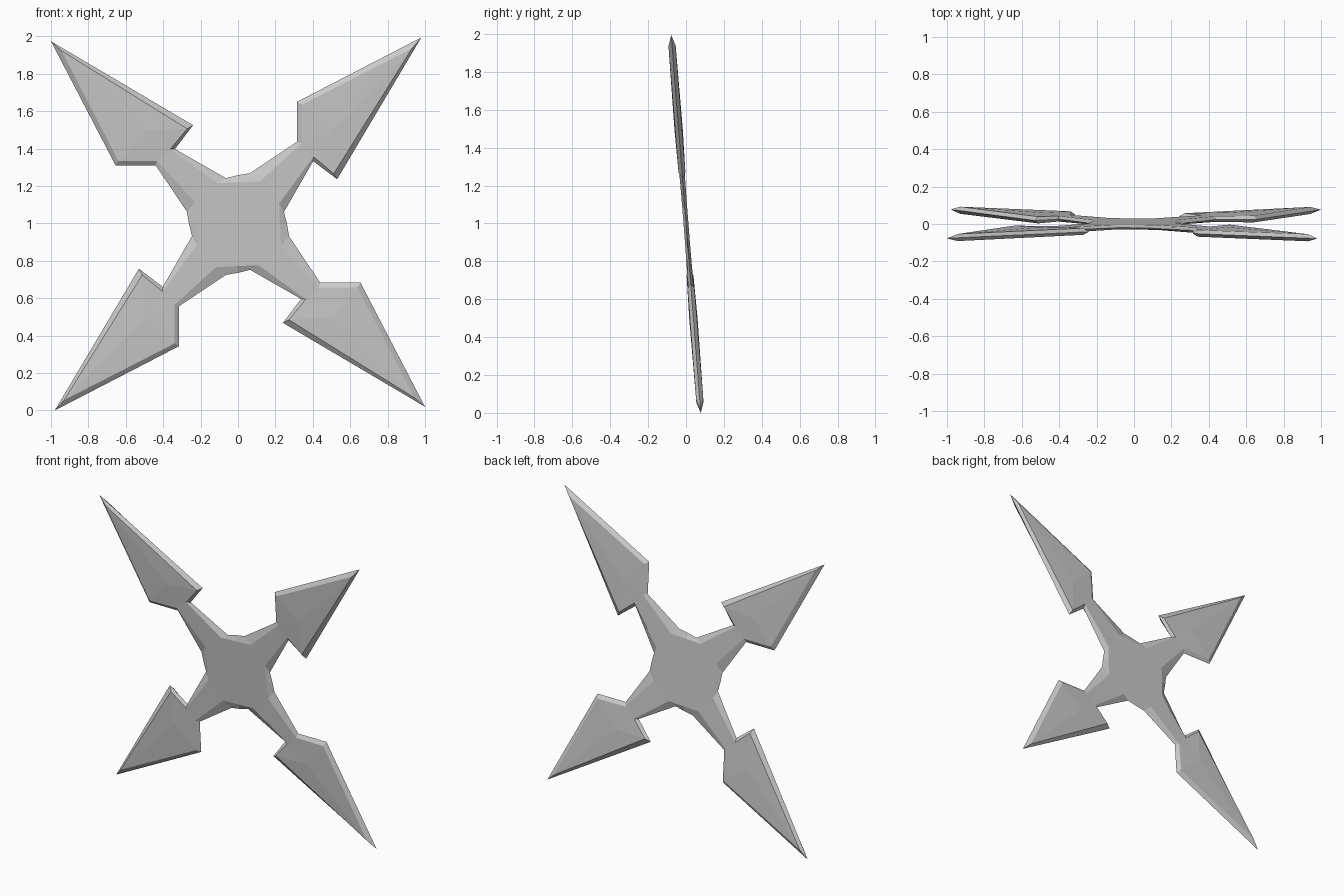
import bpy, bmesh, math
from mathutils import Matrix, Vector

if "Cube" in bpy.data.objects:
    bpy.data.objects.remove(bpy.data.objects["Cube"])

# One quarter of the outline (clockwise): sharp edge x, z | face border x, z | half thickness
QUARTER = [
    (-0.065, 0.246, -0.110, 0.220, 0.013),   # hub rim
    (0.000, 0.262, 0.003, 0.225, 0.013),
    (0.065, 0.273, 0.117, 0.230, 0.013),
    (0.315, 0.440, 0.340, 0.433, 0.015),     # neck
    (0.315, 0.655, 0.340, 0.640, 0.018),     # barb
    (0.980, 1.000, 0.930, 0.943, 0.019),     # tip
    (0.530, 0.240, 0.512, 0.272, 0.018),     # barb
    (0.402, 0.337, 0.403, 0.362, 0.015),     # neck
]
RIDGE = (0.50, 0.50, 0.022)
N = len(QUARTER)

bm = bmesh.new()
turns = [Matrix.Rotation(k * math.pi / 2, 3, 'Y') for k in range(4)]

# Sharp outer edge
rim = [bm.verts.new(t @ Vector((q[0], 0, q[1]))) for t in turns for q in QUARTER]

for side in (-1, 1):
    # Bevel strip around the whole outline
    face = [bm.verts.new(t @ Vector((q[2], side * q[4], q[3])))
            for t in turns for q in QUARTER]
    count = len(face)
    for i in range(count):
        j = (i + 1) % count
        bm.faces.new((rim[i], rim[j], face[j], face[i]))
    # Flat hub
    bm.faces.new([face[k * N + i] for k in range(4) for i in range(3)])
    for k, t in enumerate(turns):
        v = [face[(k * N + i) % count] for i in range(N + 1)]
        # Neck and gently ridged blade head
        bm.faces.new((v[2], v[3], v[7], v[8]))
        peak = bm.verts.new(t @ Vector((RIDGE[0], side * RIDGE[2], RIDGE[1])))
        head = v[3:8]
        for a, b in zip(head, head[1:] + head[:1]):
            bm.faces.new((a, b, peak))

bmesh.ops.recalc_face_normals(bm, faces=bm.faces)
mesh = bpy.data.meshes.new("throwing_star")
bm.to_mesh(mesh)
bm.free()
star = bpy.data.objects.new("throwing_star", mesh)
bpy.context.collection.objects.link(star)

# Leans slightly toward the front
star.rotation_euler = (0.078, 0, 0)
star.location = (0, 0, math.cos(0.078))
